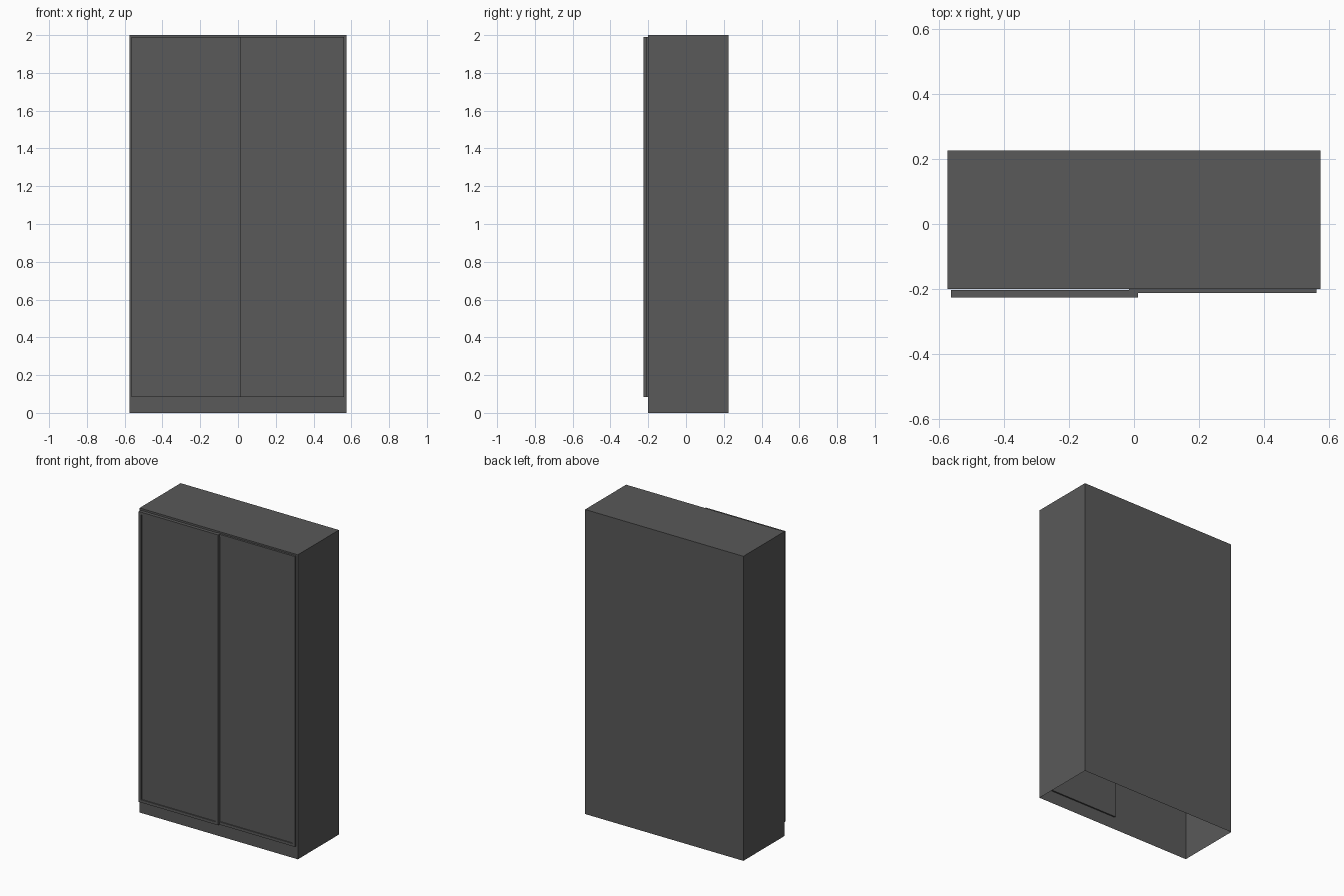
import bpy, bmesh
from mathutils import Vector

cube = bpy.data.objects.get("Cube")
if cube:
    bpy.data.objects.remove(cube, do_unlink=True)

# One dark grey finish for the whole cabinet
grey = bpy.data.materials.new("dark grey")
grey.use_nodes = True
colour = (0.1, 0.1, 0.1, 1)
grey.diffuse_color = colour
bsdf = next(n for n in grey.node_tree.nodes if n.type == "BSDF_PRINCIPLED")
bsdf.inputs["Base Color"].default_value = colour


def box(low, high):
    """Bmesh box between two corners."""
    bm = bmesh.new()
    bmesh.ops.create_cube(bm, size=1)
    low, high = Vector(low), Vector(high)
    for v in bm.verts:
        v.co = (low + high) / 2 + v.co * (high - low)
    bm.normal_update()
    return bm


def face_towards(bm, direction):
    return max(bm.faces, key=lambda f: f.normal.dot(Vector(direction)))


def finish(bm, name):
    mesh = bpy.data.meshes.new(name)
    bm.to_mesh(mesh)
    bm.free()
    mesh.materials.append(grey)
    bpy.context.collection.objects.link(bpy.data.objects.new(name, mesh))


# Carcass: thin shell, open underneath
carcass = box((-0.575, -0.2, 0), (0.575, 0.226, 2))
bmesh.ops.delete(carcass, geom=[face_towards(carcass, (0, 0, -1))],
                 context="FACES_ONLY")
finish(carcass, "carcass")


# Sliding doors: overlapping slabs with a shallow recessed panel
def door(name, x0, x1, front):
    bm = box((x0, front, 0.083), (x1, front + 0.022, 1.99))
    panel = face_towards(bm, (0, -1, 0))
    bmesh.ops.inset_region(bm, faces=[panel], thickness=0.026)
    # Straight recess walls
    bmesh.ops.inset_region(bm, faces=[panel], thickness=0.0005, depth=-0.006)
    finish(bm, name)


door("right_door", -0.564, 0.013, -0.226)
door("left_door", -0.015, 0.562, -0.213)
